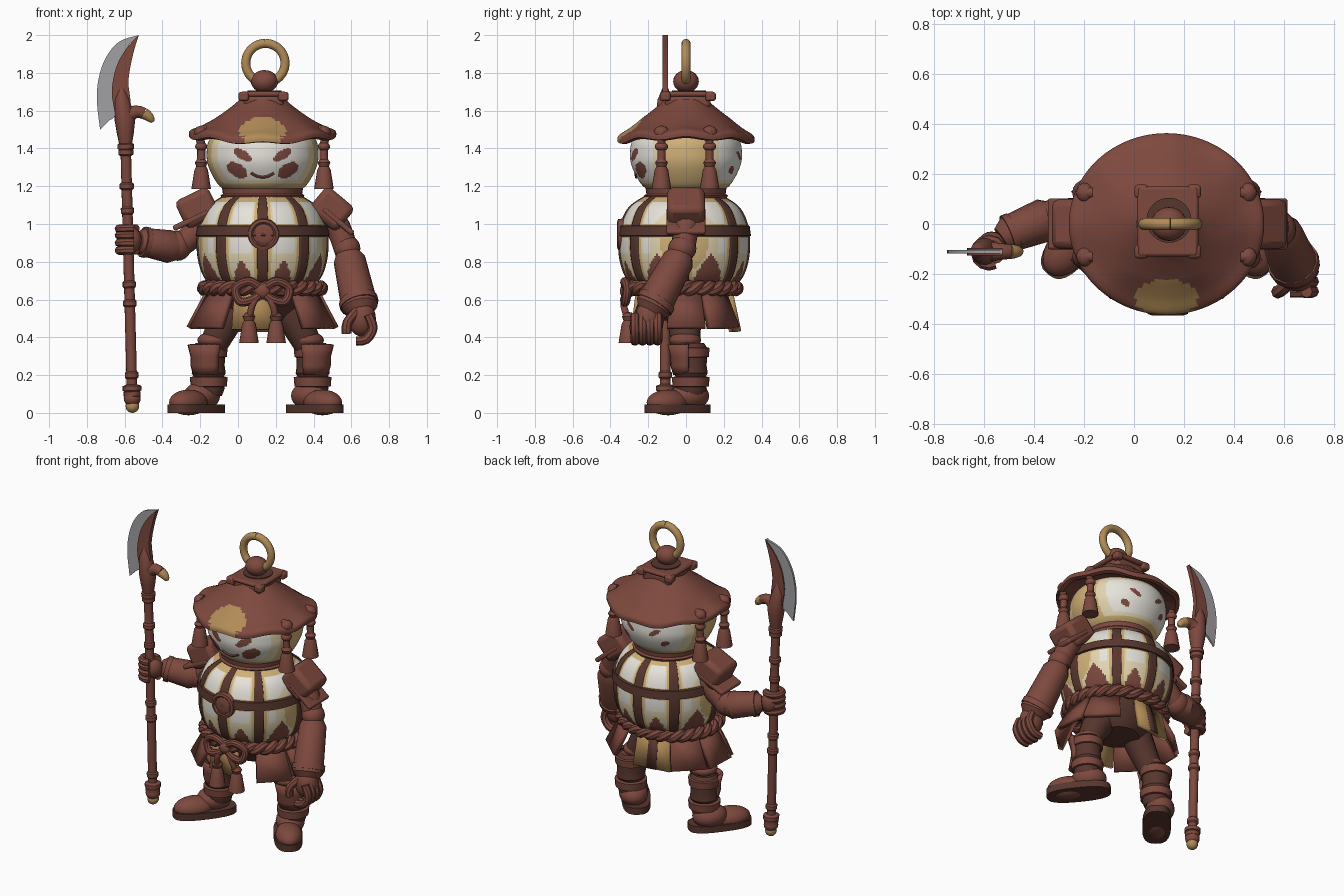
import bpy, bmesh
from math import sin, cos, pi, radians, degrees, atan2, hypot
from mathutils import Vector, Matrix

if "Cube" in bpy.data.objects:
    bpy.data.objects.remove(bpy.data.objects["Cube"], do_unlink=True)

MID = 0.13          # x of the figure's middle
SIDES = (("right", -1), ("left", 1))
made = []


def paint(name, *rgb):
    m = bpy.data.materials.new(name)
    m.use_nodes = True
    colour = [(c / 255) ** 2.2 for c in rgb] + [1]
    m.diffuse_color = colour
    m.node_tree.nodes["Principled BSDF"].inputs["Base Color"].default_value = colour
    return m


red = paint("red_brown", 124, 74, 64)
dark = paint("dark_brown", 88, 57, 50)
gold = paint("gold", 176, 138, 88)
tan = paint("tan", 206, 174, 118)
cream = paint("cream", 226, 211, 174)
white = paint("off_white", 229, 226, 217)
steel = paint("steel", 160, 158, 162)


def finish(name, bm, mats, rule=None, loc=(0, 0, 0), rot=(0, 0, 0)):
    bmesh.ops.remove_doubles(bm, verts=bm.verts, dist=1e-5)
    bmesh.ops.recalc_face_normals(bm, faces=bm.faces)
    mats = mats if isinstance(mats, list) else [mats]
    if rule:
        for f in bm.faces:
            f.material_index = mats.index(rule(f.calc_center_median()))
    me = bpy.data.meshes.new(name)
    bm.to_mesh(me)
    bm.free()
    ob = bpy.data.objects.new(name, me)
    for m in mats:
        me.materials.append(m)
    ob.location, ob.rotation_euler = loc, rot
    bpy.context.collection.objects.link(ob)
    made.append(ob)
    return ob


def through(pts, n=6):
    """Smooth path through a few points."""
    p = [Vector(q) for q in pts]
    p = [p[0]] + p + [p[-1]]
    out = []
    for a, b, c, d in zip(p, p[1:], p[2:], p[3:]):
        for i in range(n):
            t = i / n
            out.append(b + (c - a) * t / 2 + (a * 2 - b * 5 + c * 4 - d) * t * t / 2
                       + (b * 3 - a - c * 3 + d) * t ** 3 / 2)
    return out + [p[-1]]


def grid(bm, rows, wrap):
    rows = [[bm.verts.new(v) for v in r] for r in rows]
    for a, b in zip(rows, rows[1:]):
        for j in range(len(a) - (not wrap)):
            k = (j + 1) % len(a)
            bm.faces.new((a[j], a[k], b[k], b[j]))
    return rows


def lathe(name, prof, mats, loc=(0, 0, 0), segs=32, rule=None, rot=(0, 0, 0), bend=None, span=None):
    """Spin (radius, height) points; span = (middle, half angle) makes a strip."""
    bm = bmesh.new()
    ts = [i * 2 * pi / segs for i in range(segs)]
    if span:
        ts = [span[0] + span[1] * (i / 4 - 1) for i in range(9)]
    rows = [[Vector((r * sin(t), -r * cos(t), z)) for t in ts] for r, z in prof]
    if bend:
        rows = [[bend(v) for v in row] for row in rows]
    grid(bm, rows, not span)
    ob = finish(name, bm, mats, rule, loc, rot)
    if span:
        ob.modifiers.new("Thickness", "SOLIDIFY").thickness = 0.02


def tube(name, pts, radii, mat, segs=14):
    """Round bar along a path with a radius for each point."""
    pts = [Vector(p) for p in pts]
    if not isinstance(radii, (list, tuple)):
        radii = [radii] * len(pts)
    bm = bmesh.new()
    rows, last = [], None
    for i, p in enumerate(pts):
        d = (pts[min(i + 1, len(pts) - 1)] - pts[max(i - 1, 0)]).normalized()
        side = d.orthogonal() if last is None else last - d * last.dot(d)
        last = side.normalized()
        up = d.cross(last)
        rows.append([p + (last * cos(a) + up * sin(a)) * radii[i]
                     for a in (2 * pi * k / segs for k in range(segs))])
    rows = grid(bm, rows, True)
    bm.faces.new(rows[0])
    bm.faces.new(rows[-1])
    finish(name, bm, mat)


def ball(name, loc, size, mat, rot=(0, 0, 0)):
    bm = bmesh.new()
    bmesh.ops.create_uvsphere(bm, u_segments=20, v_segments=12, radius=1,
                              matrix=Matrix.Diagonal((*size, 1)))
    finish(name, bm, mat, None, loc, rot)


def box(name, loc, size, mat, rot=(0, 0, 0), bevel=0.02):
    bm = bmesh.new()
    bmesh.ops.create_cube(bm, size=1, matrix=Matrix.Diagonal((*size, 1)))
    m = finish(name, bm, mat, None, loc, rot).modifiers.new("Bevel", "BEVEL")
    m.width, m.segments = bevel, 2


def prism(name, outline, depth, mat, loc=(0, 0, 0), rot=(0, 0, 0)):
    bm = bmesh.new()
    f = bm.faces.new([bm.verts.new((u, v, -depth / 2)) for u, v in outline])
    ext = bmesh.ops.extrude_face_region(bm, geom=[f])["geom"]
    bmesh.ops.translate(bm, vec=(0, 0, depth), verts=[v for v in ext if isinstance(v, bmesh.types.BMVert)])
    finish(name, bm, mat, None, loc, rot)


def tassel(name, x, y, z):
    lathe(name, [(0, .165), (.02, .16), (.034, .14), (.026, .12), (.036, .1), (.052, 0), (0, .005)],
          red, (x, y, z), 16)


# Torso: painted panels behind a strap cage
straps = [0, 40, 90, 140, 180, 220, 270, 320]
torso_shape = through([(.2, 1.15), (.285, 1.09), (.33, 1), (.342, .9), (.33, .79), (.29, .7), (.2, .63)], 8)


def torso_colour(c):
    t = degrees(atan2(c.x, -c.y)) % 360
    d = min(min(abs(t - s), 360 - abs(t - s)) for s in straps)
    if c.z < .69 or (d > 9 and c.z < .68 + .03 * (d - 9) ** .6):
        return red
    if d < 7.5 or abs(c.z - .965) < .04 or c.z > 1.12 or c.z < .72 or abs(c.x) > .318:
        return tan
    return cream if d < 10.5 or c.z < .85 or abs(c.x) > .29 else white


lathe("torso", torso_shape, [red, tan, cream, white], (MID, -.01, 0), 180, torso_colour)
for s in straps:
    lathe("torso_strap", [(r + .008, z) for r, z in torso_shape], dark, (MID, -.01, 0), span=(radians(s), .085))
lathe("torso_hoop", [(.33, .932), (.354, .938), (.347, .99), (.32, .996)], dark, (MID, -.01, 0), 48)
lathe("chest_badge", [(0, .03), (.03, .035), (.055, .025), (.065, .035), (.08, .03), (.085, 0), (0, 0)],
      red, (MID + .005, -.33, .945), 24, rot=(pi / 2, 0, 0))
lathe("neck_collar", [(.17, 1.13), (.215, 1.135), (.222, 1.15), (.21, 1.16), (.215, 1.195), (.17, 1.2)],
      red, (MID, 0, 0), 40)

# Head: bold face on the front, small marks on the back
front_marks = ((.105, 1.365, .055, .023), (.135, 1.285, .06, .035))
back_marks = ((.09, 1.36, .038, .016), (.14, 1.285, .03, .016))


def head_colour(c):
    for dx, z, w, h in front_marks if c.y < 0 else back_marks:
        u, v = abs(c.x) - dx, c.z - z
        u, v = u * .85 + v * .53, v * .85 - u * .53
        if (u / w) ** 2 + (v / h) ** 2 < 1 and abs(c.y) > .1:
            return red
    if c.z < 1.215 or abs(c.y) < .12:
        return tan
    return cream if c.z < 1.235 or c.z > 1.445 or abs(c.y) < .175 else white


head_shape = through([(.19, 1.17), (.24, 1.215), (.285, 1.3), (.296, 1.37), (.28, 1.45), (.2, 1.53)], 12)
lathe("head", head_shape, [red, tan, cream, white], (MID, 0, 0), 200, head_colour)
smile = [(MID + u, -.274 + 1.85 * u * u + .5 * v, 1.27 - v) for u, v in
         ((k / 100, .022 * (1 - (k / 6) ** 2)) for k in range(-6, 7))]
tube("smile", smile, .0075, red, 6)


# Hat with a wavy brim and a gold patch
def brim_wave(v):
    r = hypot(v.x, v.y)
    t = atan2(v.y, v.x)
    k = max(0, (r - .25) / .13)
    return Vector((v.x, v.y * .93, v.z + k * (.008 * cos(8 * t) - .026 * sin(t) ** 4)))


def hat_colour(c):
    patch = (c.x / .125) ** 2 + ((c.y + .3) / .08) ** 2 < 1
    return gold if patch and (c.z > 1.466 or c.y < -.342) else red


hat_shape = through([(.12, 1.66), (.16, 1.625), (.24, 1.567), (.32, 1.518), (.383, 1.488), (.39, 1.455)])
lathe("hat", hat_shape + [Vector(p) for p in ((.365, 1.448), (.3, 1.475), (0, 1.5))],
      [red, gold], (MID, 0, 0), 128, hat_colour, bend=brim_wave)
box("hat_crown_base", (MID + .005, .01, 1.645), (.21, .24, .07), red)
box("hat_crown_plate", (MID + .005, .01, 1.688), (.245, .28, .028), red, bevel=.012)
for x in (-1, 1):
    for y in (-1, 1):
        box("crown_corner", (MID + .005 + x * .105, .01 + y * .12, 1.675), (.055, .055, .048), red, bevel=.012)
lathe("crown_inset", [(0, 0), (.09, 0), (.09, .008), (0, .008)], dark, (MID + .01, .015, 1.7))
ball("crown_knob", (MID + .01, 0, 1.755), (.072, .068, .06), red)
ring = [(MID + .015 + .104 * sin(a), 0, 1.852 + .104 * cos(a)) for a in (k * pi / 24 for k in range(49))]
tube("crown_ring", ring, .024, gold)

# Hat tassels
for side, s in SIDES:
    for y in (-.13, .125):
        x = MID + .325 * s
        tube("hat_cord", through([(x - .03 * s, y, 1.5), (x + .015 * s, y, 1.49), (x, y, 1.42), (x, y, 1.32)]), .022, red)
        ball("hat_knot", (x, y, 1.485), (.035, .04, .035), red)
        ball("hat_knot", (x, y, 1.41), (.032, .035, .025), red)
        tassel(side + "_hat_tassel", x, y, 1.185)

# Rope belt: two twisted strands, bow and tassels
for phase in (0, pi):
    rope = []
    for k in range(241):
        t = k * pi / 120
        w = 14 * t + phase
        r = .305 + .016 * cos(w)
        rope.append((MID + r * sin(t), -.02 - r * .93 * cos(t), .66 + .016 * sin(w)))
    tube("belt_rope", rope, .027, red, 8)
ball("bow_knot", (MID, -.315, .645), (.045, .035, .045), red)
for side, s in SIDES:
    bow = [(0, -.31, .65), (.07, -.325, .695), (.14, -.31, .66), (.12, -.32, .59), (.05, -.325, .6), (0, -.31, .64)]
    tube(side + "_bow_loop", through([(MID + s * x, y, z) for x, y, z in bow]), .024, red, 10)
    tube(side + "_bow_cord", through([(MID, -.31, .65), (MID + s * .05, -.33, .58), (MID + s * .07, -.31, .5)]), .018, red)
    tassel(side + "_belt_tassel", MID + s * .072, -.305, .37)


# Skirt plates on an oval
def plate(name, angle, top, low, r_top, r_low, z_low, mat, thick=.03):
    bm = bmesh.new()
    a = radians(angle)
    out, along = Vector((sin(a), -cos(a) * .82, 0)), Vector((cos(a), sin(a) * .82, 0))
    rows = [[out * r + along * w * k + Vector((0, 0, z)) for k in (-.5, 0, .5)]
            for r, w, z in ((r_top, top, .65), (r_low, low, z_low))]
    grid(bm, rows, False)
    m = finish(name, bm, mat, None, (MID, -.01, 0)).modifiers.new("Thickness", "SOLIDIFY")
    m.thickness, m.offset = thick, 0


for side, s in SIDES:
    for angle in (50, 92, 131):
        plate(side + "_skirt_plate", s * angle, .19, .25, .28, .385, .45, red)
plate("front_cloth", -10, .2, .22, .28, .31, .44, gold)
plate("back_cloth", 190, .22, .25, .28, .335, .43, gold)
plate("back_cloth_stripe", 190, .06, .07, .297, .352, .431, dark, .008)
lathe("pelvis", [(0, .48), (.13, .49), (.2, .56), (.24, .66), (0, .68)], dark, (MID, 0, 0))

# Legs and boots
for side, s in SIDES:
    def at(x, y, z):
        return (MID - .01 + s * x, y, z)
    tube(side + "_thigh", [at(.11, 0, .6), at(.19, -.01, .48), at(.25, 0, .36)], [.1, .09, .075], dark)
    ball(side + "_knee", at(.25, -.005, .385), (.085, .085, .045), red)
    lathe(side + "_shin", [(.07, .37), (.09, .34), (.084, .25), (.09, .21), (.078, .19), (.085, .13), (.07, .09)],
          dark, at(.275, .025, 0), 20)
    for z in (.165, .32):
        lathe(side + "_shin_wrap", [(.07, z - .03), (.096, z - .024), (.1, z + .024), (.07, z + .03)],
              red, at(.275, .025, 0), 20)
    lathe(side + "_shin_guard", [(.088, .2), (.102, .25), (.103, .3), (.118, .36)], red, at(.27, .02, 0),
          span=(s * .5, 1))
    yaw = s * radians(38)
    foot = MID - .037
    sole = []
    for k in range(28):
        u, v = cos(k * pi / 14), sin(k * pi / 14)
        sole.append((.088 * abs(u) ** .7 * (1 if u > 0 else -1), .2 * abs(v) ** .8 * (1 if v > 0 else -1)))
    prism(side + "_boot_sole", sole, .045, dark, (foot + s * .313, -.045, .0225), (0, 0, yaw))
    ball(side + "_boot_toe", (foot + s * .355, -.095, .055), (.083, .13, .068), red, (0, 0, yaw))
    ball(side + "_boot_ankle", (foot + s * .285, .02, .09), (.09, .11, .075), red, (0, 0, yaw))

# Shoulder guards
for side, s, x, z, tilt in (("right", -1, -.215, 1.085, 26), ("left", 1, .495, 1.08, 40)):
    box(side + "_shoulder_guard", (x, 0, z), (.195, .2, .165), red, (0, radians(s * tilt), 0), .03)
    box(side + "_shoulder_rim", (x + s * .035, 0, z - .065), (.205, .205, .03), red, (0, radians(s * tilt), 0), .01)

# Right arm, gripping the pole
tube("right_upper_arm", through([(-.1, .02, 1.08), (-.21, .03, .97), (-.31, .03, .88)], 3),
     [.07, .075, .075, .07, .068, .066, .06], red)
ball("right_elbow", (-.32, .025, .885), (.075, .075, .08), red)
tube("right_forearm", [(-.3, .025, .875), (-.36, .015, .88), (-.5, -.04, .905), (-.53, -.06, .91)],
     [.06, .088, .075, .05], red)
tube("right_cuff", [(-.48, -.033, .901), (-.505, -.043, .906)], .082, red)
ball("right_palm", (-.57, -.09, .915), (.06, .06, .07), red)
for z in (.86, .9, .94, .975):
    grip = [(-.58 + .05 * cos(a), -.115 + .05 * sin(a), z) for a in (k * pi / 6 for k in range(1, 11))]
    tube("right_finger", grip, .023, red, 8)

# Left arm, hanging
tube("left_upper_arm", through([(.43, .01, 1.1), (.53, 0, .98), (.578, -.02, .84)], 3),
     [.075, .075, .072, .068, .066, .064, .062], red)
ball("left_elbow", (.578, -.02, .87), (.07, .075, .07), red)
tube("left_forearm", [(.578, -.02, .85), (.59, -.04, .81), (.645, -.175, .56), (.65, -.19, .53)],
     [.06, .085, .098, .07], red)
tube("left_cuff", [(.635, -.15, .6), (.643, -.168, .57)], .104, red)
ball("left_palm", (.655, -.2, .5), (.075, .07, .095), red)
for k in range(4):
    y = -.27 + k * .04
    tube("left_finger", through([(.69, y, .52), (.715, y, .45), (.68, y, .39), (.625, y, .38)], 3), .025, red, 8)
tube("left_thumb", through([(.63, -.23, .54), (.58, -.27, .48), (.575, -.27, .42)], 3), .026, red, 8)

# Polearm
POLE_Y = -.11


def pole(z):
    return Vector((-.558 - .026 * z, POLE_Y, z))


tube("pole_shaft", [pole(.06), pole(1.45)], .028, red)
for z, r in ((.1, .045), (.13, .05), (.2, .036), (.58, .036), (.68, .035), (1.07, .035), (1.2, .038), (1.38, .04), (1.41, .044)):
    tube("pole_band", [pole(z - .022), pole(z - .012), pole(z + .012), pole(z + .022)], [.026, r, r, .026], red)
ball("pole_butt", pole(.075), (.045, .045, .04), red)
ball("pole_tip", pole(.036), (.036, .036, .036), gold)
tube("blade_socket", [pole(1.4), pole(1.48), pole(1.55), (-.615, POLE_Y, 1.66), (-.615, POLE_Y, 1.72)],
     [.03, .045, .055, .04, .015], red)
upright = dict(loc=(0, POLE_Y, 0), rot=(pi / 2, 0, 0))
back = [(-.525, 2), (-.555, 1.9), (-.58, 1.76), (-.57, 1.64), (-.6, 1.55)]
inner = [(-.65, 1.58), (-.668, 1.7), (-.645, 1.83), (-.59, 1.93), (-.525, 2)]
edge = [(-.525, 2), (-.63, 1.965), (-.7, 1.88), (-.738, 1.77), (-.747, 1.65), (-.73, 1.5)]
prism("blade_spine", through(back, 4) + through(inner, 4)[:-1], .03, red, **upright)
prism("blade_edge", through(edge, 4) + through([(-.68, 1.55)] + inner[:-1] + [(-.56, 1.965)], 4), .014, steel, **upright)
hook = through([(-.6, POLE_Y, 1.56), (-.54, POLE_Y, 1.595), (-.48, POLE_Y, 1.575), (-.45, POLE_Y, 1.54)], 3)
tube("blade_hook", hook[:6], [.045, .042, .038, .034, .032, .03], red)
tube("blade_hook_tip", hook[5:], [.031, .028, .024, .018, .008], gold)

# Smooth shading with sharp edges kept
bpy.ops.object.select_all(action="DESELECT")
for ob in made:
    ob.select_set(True)
bpy.context.view_layer.objects.active = made[0]
bpy.ops.object.shade_smooth_by_angle(angle=radians(35))
